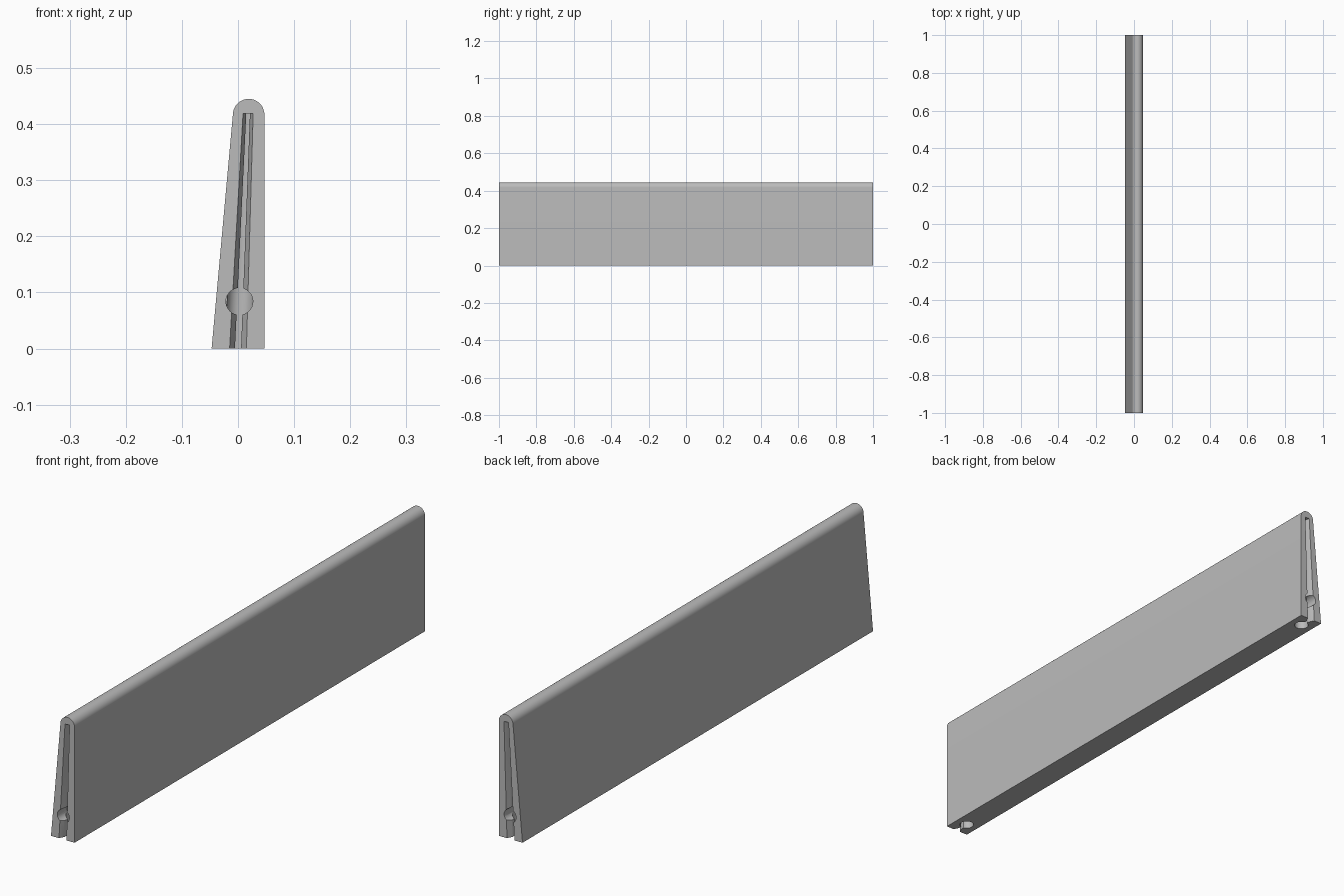
import bpy, bmesh, math

if "Cube" in bpy.data.objects:
    bpy.data.objects.remove(bpy.data.objects["Cube"])

grey = bpy.data.materials.new("plain grey")
grey.use_nodes = True
colour = (0.5, 0.5, 0.5, 1)
grey.diffuse_color = colour
grey.node_tree.nodes["Principled BSDF"].inputs["Base Color"].default_value = colour


def loft(name, lower, upper):
    """Solid between two matching closed loops of points."""
    bm = bmesh.new()
    a = [bm.verts.new(p) for p in lower]
    b = [bm.verts.new(p) for p in upper]
    n = len(a)
    for i in range(n):
        j = (i + 1) % n
        bm.faces.new((a[i], a[j], b[j], b[i]))
    bm.faces.new(a[::-1])
    bm.faces.new(b)
    bmesh.ops.recalc_face_normals(bm, faces=bm.faces)
    mesh = bpy.data.meshes.new(name)
    bm.to_mesh(mesh)
    bm.free()
    mesh.materials.append(grey)
    obj = bpy.data.objects.new(name, mesh)
    bpy.context.collection.objects.link(obj)
    return obj


# Tapered panel with a rounded top edge
profile = [(-0.047, 0), (0.047, 0)]
for i in range(25):
    t = math.radians(175 * i / 24)
    profile.append((0.019 + 0.028 * math.cos(t), 0.417 + 0.028 * math.sin(t)))
panel = loft("tapered_panel", [(x, -1, z) for x, z in profile],
             [(x, 1, z) for x, z in profile])

SLOT_TOP = 0.419
BULB_DEPTH = 0.055


def keyhole(z, side):
    """Plan of the end slot: flared mouth, narrow neck, round channel."""
    f = z / SLOT_TOP
    s = 1 - 0.4 * f
    r, neck = 0.025, 0.0055
    start = math.asin(neck / r)
    plan = [(-0.0155, -0.01), (-0.015, 0), (-neck, 0.02)]
    for i in range(33):
        t = start + (2 * math.pi - 2 * start) * i / 32
        plan.append((-r * math.sin(t), BULB_DEPTH - r * s * math.cos(t)))
    plan += [(neck, 0.02), (0.015, 0), (0.0155, -0.01)]
    return [(0.018 * f + x * s, side * (1 - d), z) for x, d in plan]


def cut(cutter):
    cutter.hide_render = True
    mod = panel.modifiers.new(cutter.name, "BOOLEAN")
    mod.operation = "DIFFERENCE"
    mod.solver = "EXACT"
    mod.object = cutter
    bpy.context.view_layer.objects.active = panel
    bpy.ops.object.modifier_apply(modifier=mod.name)
    bpy.data.objects.remove(cutter)


# Slot and round entry hole in both ends
for side in (-1, 1):
    cut(loft("slot_cutter", keyhole(-0.01, side), keyhole(SLOT_TOP, side)))
    ring = [2 * math.pi * i / 32 for i in range(32)]
    ends = [[(0.0025 + 0.024 * math.cos(t), y * side, 0.084 + 0.024 * math.sin(t))
             for t in ring] for y in (1.01, 1 - BULB_DEPTH)]
    cut(loft("entry_hole_cutter", *ends))

# Smooth the curves, keep the corners sharp
bpy.ops.object.select_all(action="DESELECT")
panel.select_set(True)
bpy.context.view_layer.objects.active = panel
bpy.ops.object.shade_smooth_by_angle(angle=math.radians(30))
